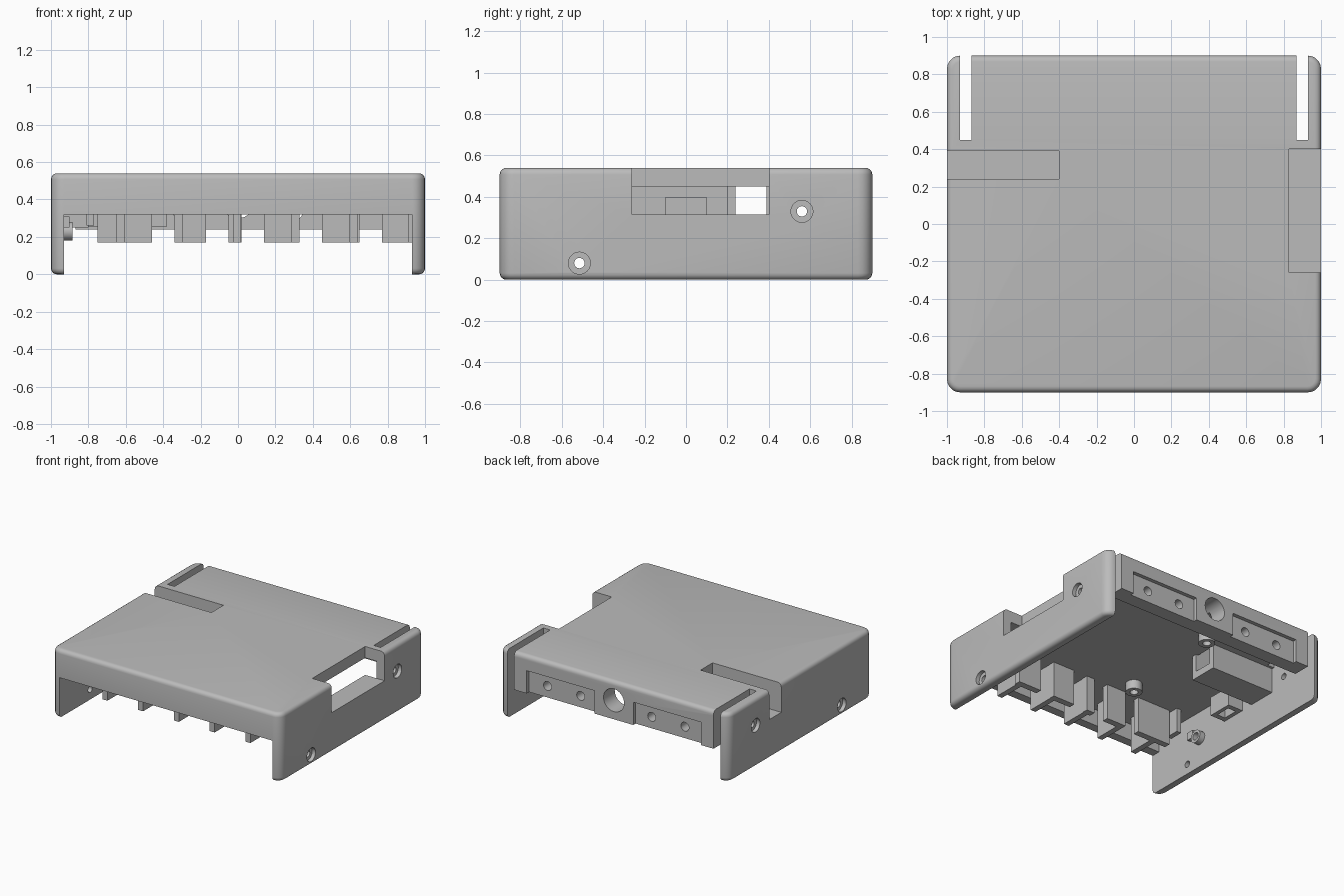
import bpy, bmesh, math
from mathutils import Matrix, Vector

old = bpy.data.objects.get("Cube")
if old:
    bpy.data.objects.remove(old, do_unlink=True)

GREY = (0.5, 0.5, 0.5, 1)
mat = bpy.data.materials.new("plain grey plastic")
mat.use_nodes = True
mat.diffuse_color = GREY
mat.node_tree.nodes["Principled BSDF"].inputs["Base Color"].default_value = GREY


def finish(name, bm):
    me = bpy.data.meshes.new(name)
    bm.to_mesh(me)
    bm.free()
    me.materials.append(mat)
    ob = bpy.data.objects.new(name, me)
    bpy.context.collection.objects.link(ob)
    return ob


def box(name, x, y, z, corner=0, edge=0):
    """Box from ranges; corner rounds the upright edges, edge rounds the rest."""
    bm = bmesh.new()
    lo, hi = Vector((x[0], y[0], z[0])), Vector((x[1], y[1], z[1]))
    bmesh.ops.create_cube(bm, size=1, matrix=Matrix.Translation((lo + hi) / 2)
                          @ Matrix.Diagonal((*(hi - lo), 1)))
    if corner:
        up = [e for e in bm.edges if abs(e.verts[0].co.z - e.verts[1].co.z) > 0.01]
        bmesh.ops.bevel(bm, geom=up, offset=corner, segments=5, profile=0.5, affect='EDGES')
    if edge:
        rim = [e for e in bm.edges if abs(e.verts[0].co.z - e.verts[1].co.z) < 0.001]
        bmesh.ops.bevel(bm, geom=rim, offset=edge, segments=4, profile=0.5, affect='EDGES')
    return finish(name, bm)


def rod(name, centre, radius, length, axis='Z'):
    bm = bmesh.new()
    turn = {'X': Matrix.Rotation(math.pi / 2, 4, 'Y'),
            'Y': Matrix.Rotation(math.pi / 2, 4, 'X'), 'Z': Matrix()}[axis]
    bmesh.ops.create_cone(bm, cap_ends=True, segments=32, radius1=radius, radius2=radius,
                          depth=length, matrix=Matrix.Translation(centre) @ turn)
    return finish(name, bm)


def carve(ob, cutters):
    """Subtract the cutters, bake the result and drop the cutters."""
    for c in cutters:
        c.hide_render = True
        m = ob.modifiers.new("cut", 'BOOLEAN')
        m.operation, m.solver, m.object = 'DIFFERENCE', 'EXACT', c
    dg = bpy.context.evaluated_depsgraph_get()
    baked = bpy.data.meshes.new_from_object(ob.evaluated_get(dg))
    ob.modifiers.clear()
    ob.data = baked
    for c in cutters:
        bpy.data.objects.remove(c, do_unlink=True)
    smooth(ob)


def smooth(ob):
    bpy.ops.object.select_all(action='DESELECT')
    ob.select_set(True)
    bpy.context.view_layer.objects.active = ob
    bpy.ops.object.shade_smooth_by_angle(angle=math.radians(30))


def ring(name, centre, outer, inner, length, axis='Z'):
    ob = rod(name, centre, outer, length, axis)
    carve(ob, [rod("bore", centre, inner, length * 2, axis)])


# Rounded shell, hollowed from below and open at front and back
shell = box("shell", (-1, 1), (-0.9, 0.9), (0, 0.54), 0.07, 0.032)
IN = (-0.93, 0.93)
cuts = [
    box("hollow", IN, (-0.83, 0.76), (-1, 0.45)),
    box("front_opening", IN, (-1.1, -0.8), (-1, 0.32)),
    box("back_opening", IN, (0.7, 1.1), (-1, 0.24)),
    box("right_notch", (0.83, 1.1), (-0.26, 0.4), (0.315, 1)),
    box("left_notch", (-1.1, -0.4), (0.24, 0.39), (0.31, 1)),
    rod("back_port", (0, 0.85, 0.39), 0.09, 0.4, 'Y'),
]
for s in (-1, 1):
    def span(a, b):
        return sorted((s * a, s * b))
    cuts.append(box("slot", span(0.87, 0.93), (0.45, 1.1), (-1, 1)))
    cuts.append(box("back_recess", span(0.17, 0.76), (0.87, 1.1), (0.2, 0.42)))
    for x in (0.31, 0.6):
        cuts.append(rod("back_hole", (s * x, 0.85, 0.33), 0.035, 0.4, 'Y'))
    # Counterbored screw holes in the side walls
    for y, z in ((-0.515, 0.08), (0.56, 0.33)):
        cuts.append(rod("screw_hole", (s * 0.96, y, z), 0.025, 0.2, 'X'))
        cuts.append(rod("counterbore", (s * 1.02, y, z), 0.053, 0.1, 'X'))
carve(shell, cuts)

# Shelf below the right notch
box("notch_shelf", (0.83, 0.95), (-0.26, 0.4), (0.26, 0.315))

# Trough below the left notch
box("trough_floor", (-0.95, -0.38), (0.2, 0.43), (0.255, 0.31))
for y in (0.2, 0.39):
    box("trough_wall", (-0.95, -0.38), (y, y + 0.04), (0.3, 0.46))

# Comb of guide plates hanging from the ceiling, with ribs towards the front
plates = [(-0.75, -0.46), (-0.34, -0.17), (-0.05, 0.02),
          (0.14, 0.33), (0.45, 0.65), (0.77, 0.93)]
for i, p in enumerate(plates):
    box("guide_plate", p, (-0.55, -0.5), (0.17, 0.46))
    x = -0.63 + i * 0.312
    box("guide_rib", (x - 0.022, min(x + 0.022, 0.935)), (-0.76, -0.53), (0.17, 0.46))

# Latch block on the inner left wall
latch = box("latch_block", (-0.94, -0.8), (-0.1, 0.1), (0.25, 0.4))
carve(latch, [box("latch_pocket", (-0.9, -0.83), (-0.06, 0.06), (0.2, 0.33))])

# Small bracket and screw bosses
box("bracket", (-0.81, -0.77), (-0.55, -0.44), (0.26, 0.46))
box("wall_bracket", (-0.94, -0.9), (-0.48, -0.42), (0.25, 0.31))
ring("wall_boss", (-0.91, -0.37, 0.23), 0.05, 0.03, 0.05, 'X')
for x, y in ((-0.31, -0.37), (-0.26, 0.5), (-0.78, 0.68)):
    ring("ceiling_boss", (x, y, 0.42), 0.06, 0.03, 0.08)
